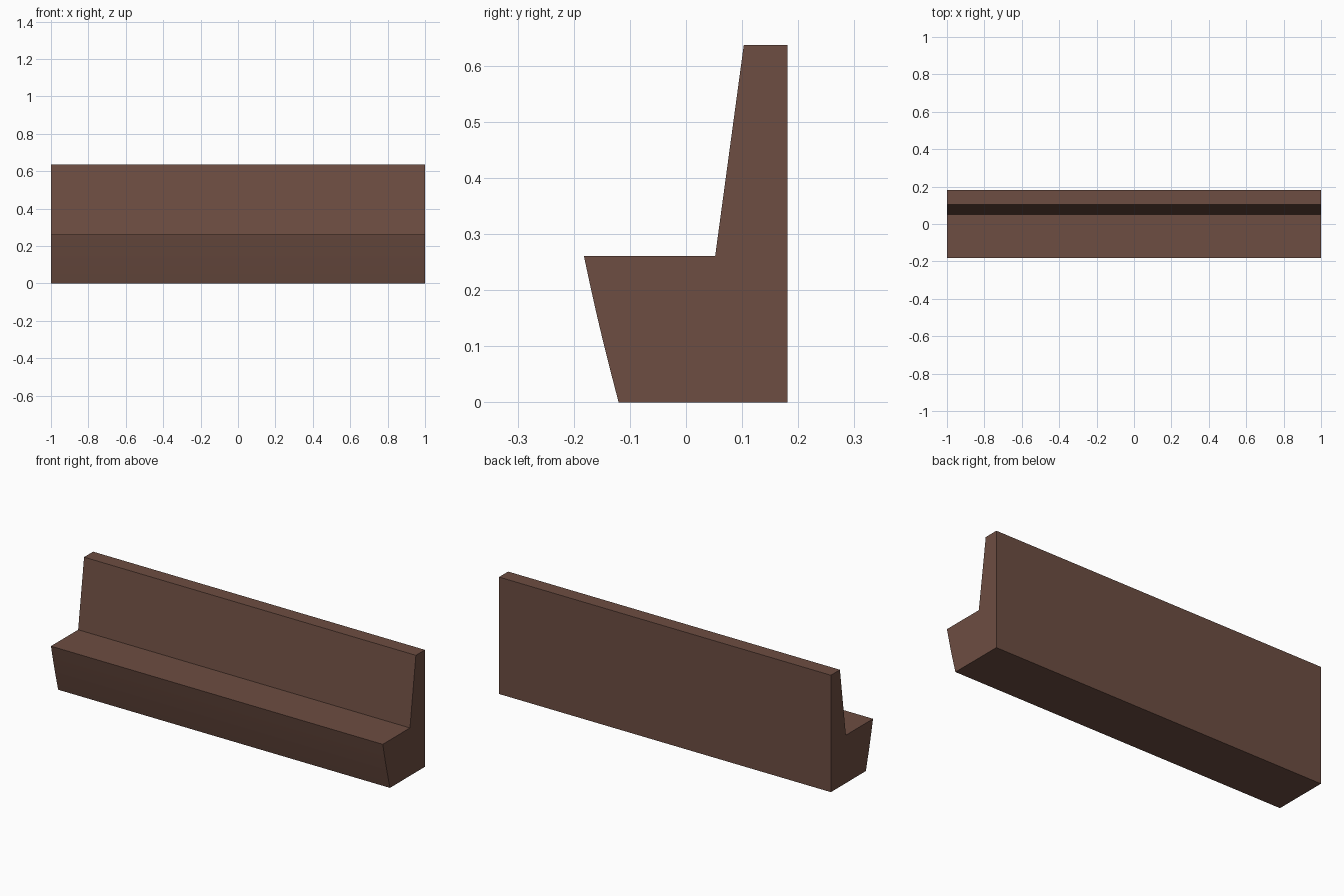
import bpy, bmesh, math

if "Cube" in bpy.data.objects:
    bpy.data.objects.remove(bpy.data.objects["Cube"])

# Dark brown finish
brown = bpy.data.materials.new("dark_brown")
brown.diffuse_color = (0.153, 0.075, 0.054, 1.0)
brown.use_nodes = True
brown.node_tree.nodes["Principled BSDF"].inputs["Base Color"].default_value = brown.diffuse_color

# Side profile (y, z): kick front bows out slightly from floor to seat edge
FOOT, EDGE, BOW, STEPS = (-0.12, 0.0), (-0.182, 0.261), 0.002, 8
kick = []
for i in range(STEPS + 1):
    t = i / STEPS
    kick.append((FOOT[0] + (EDGE[0] - FOOT[0]) * t - BOW * math.sin(math.pi * t),
                 EDGE[1] * t))
# Seat, leaning backrest, top and flat back
profile = kick + [(0.052, 0.261), (0.103, 0.637), (0.181, 0.637), (0.181, 0.0)]

# Extrude the profile along the bench length
bm = bmesh.new()
end = bm.faces.new([bm.verts.new((-1.0, y, z)) for y, z in profile])
ext = bmesh.ops.extrude_face_region(bm, geom=[end])
bmesh.ops.translate(bm, vec=(2.0, 0, 0),
                    verts=[v for v in ext["geom"] if isinstance(v, bmesh.types.BMVert)])
bmesh.ops.recalc_face_normals(bm, faces=bm.faces)

mesh = bpy.data.meshes.new("bench_seat")
bm.to_mesh(mesh)
bm.free()
mesh.materials.append(brown)
bench = bpy.data.objects.new("bench_seat", mesh)
bpy.context.collection.objects.link(bench)

# Smooth only the bowed kick front
bpy.context.view_layer.objects.active = bench
bench.select_set(True)
bpy.ops.object.shade_smooth_by_angle(angle=math.radians(5))
